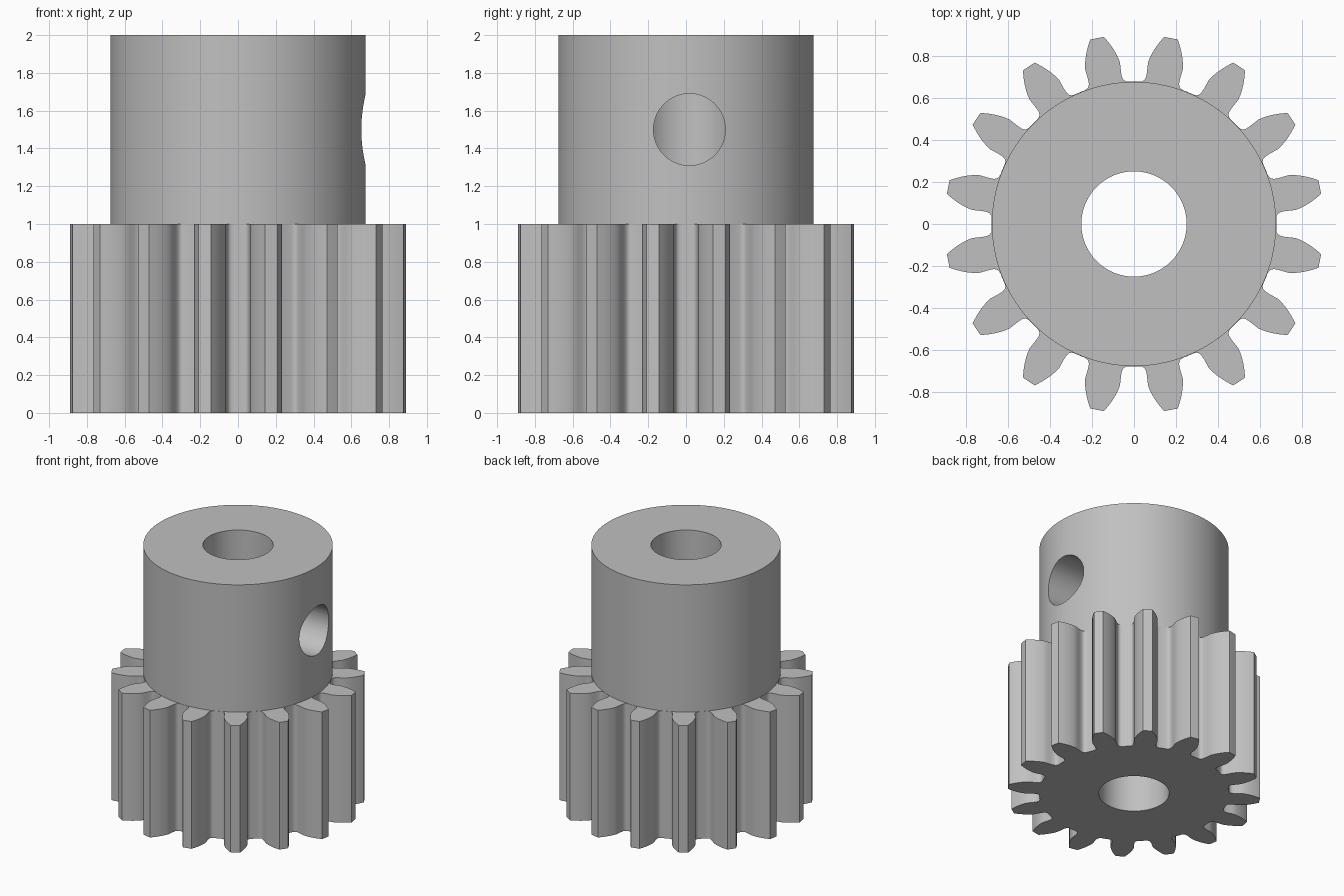
import bpy, bmesh, math

TEETH = 16
PITCH_R, TIP_R = 0.8, 0.9
HUB_R, BORE_R = 0.675, 0.25
GEAR_TOP, HUB_TOP = 1.0, 2.0

if "Cube" in bpy.data.objects:
    bpy.data.objects.remove(bpy.data.objects["Cube"])

steel = bpy.data.materials.new("plain grey")
steel.use_nodes = True
grey = (0.53, 0.53, 0.53, 1)
steel.diffuse_color = grey
steel.node_tree.nodes["Principled BSDF"].inputs["Base Color"].default_value = grey


def involute(angle):
    return math.tan(angle) - angle


def flank_angle(r):
    """Half the tooth's angular width at radius r."""
    pressure = math.radians(20)
    roll = math.acos(PITCH_R * math.cos(pressure) / r)
    return math.pi / (2 * TEETH) + involute(pressure) - involute(roll)


# Half tooth outline as (radius, angle): involute flank, neck, root fillet
half = []
for i in range(7):
    r = TIP_R + (0.77 - TIP_R) * i / 6
    half.append((r, flank_angle(r)))
half += [(0.745, 0.1105), (0.72, 0.1115), (0.70, 0.115), (0.687, 0.123),
         (0.679, 0.138), (0.6765, 0.16)]
tooth = [(r, -a) for r, a in reversed(half)] + [(TIP_R, 0)] + half
tooth.append((0.6765, math.pi / TEETH))

# Toothed body and hub: one closed section per outline point, joined all round
bm = bmesh.new()
sections = []
for t in range(TEETH):
    for r, a in tooth:
        angle = a + (t + 0.5) * 2 * math.pi / TEETH
        section = [(BORE_R, 0), (r, 0), (r, GEAR_TOP), (HUB_R, GEAR_TOP),
                   (HUB_R, HUB_TOP), (BORE_R, HUB_TOP)]
        sections.append([bm.verts.new((d * math.cos(angle), d * math.sin(angle), z))
                         for d, z in section])
for i, here in enumerate(sections):
    after = sections[(i + 1) % len(sections)]
    for j in range(len(here)):
        k = (j + 1) % len(here)
        bm.faces.new((here[j], after[j], after[k], here[k]))
bmesh.ops.recalc_face_normals(bm, faces=bm.faces)
mesh = bpy.data.meshes.new("pinion_gear")
bm.to_mesh(mesh)
bm.free()
mesh.materials.append(steel)
gear = bpy.data.objects.new("pinion_gear", mesh)
bpy.context.collection.objects.link(gear)

# Set screw hole from the hub's left side into the bore
bpy.ops.mesh.primitive_cylinder_add(vertices=64, radius=0.19, depth=0.95,
                                    location=(0.525, 0.018, 1.5),
                                    rotation=(0, math.pi / 2, 0))
cutter = bpy.context.object
cutter.name = "screw_hole_cutter"
cutter.hide_render = True
cutter.data.materials.append(steel)

bpy.ops.object.select_all(action="DESELECT")
gear.select_set(True)
bpy.context.view_layer.objects.active = gear
cut = gear.modifiers.new("screw_hole", "BOOLEAN")
cut.operation = "DIFFERENCE"
cut.solver = "EXACT"
cut.object = cutter
bpy.ops.object.modifier_apply(modifier=cut.name)
bpy.data.objects.remove(cutter)
bpy.ops.object.shade_smooth_by_angle(angle=math.radians(30))
